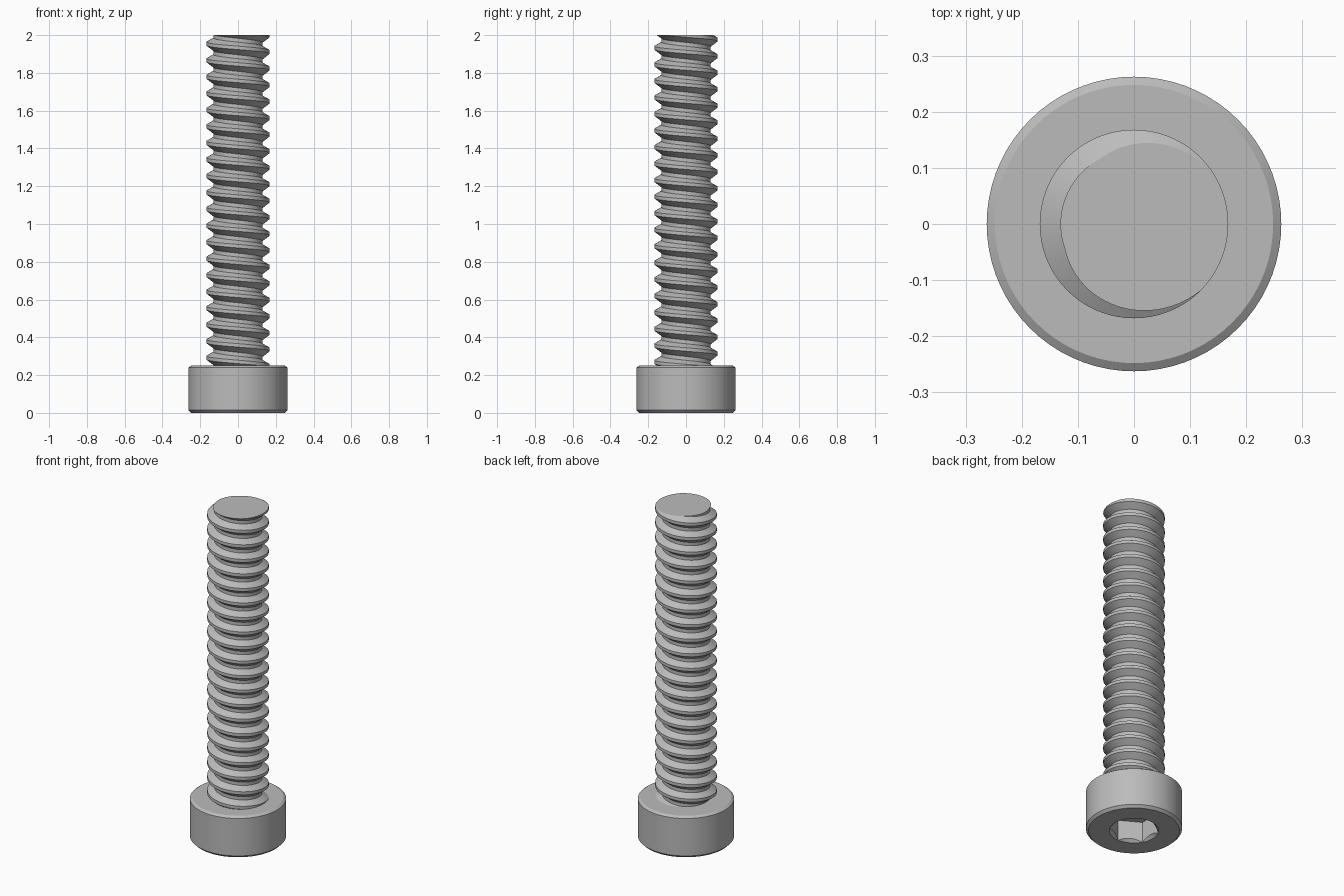
import bpy
import bmesh
from math import cos, sin, radians, pi

SEGS = 72
PITCH = 0.0875
HEAD_TOP = 0.25
TIP = 2.0

cube = bpy.data.objects.get("Cube")
if cube:
    bpy.data.objects.remove(cube, do_unlink=True)

steel = bpy.data.materials.new("steel_grey")
steel.use_nodes = True
grey = (0.5, 0.5, 0.5, 1)
steel.diffuse_color = grey
steel.node_tree.nodes["Principled BSDF"].inputs["Base Color"].default_value = grey


def make_object(name, bm):
    bmesh.ops.recalc_face_normals(bm, faces=bm.faces)
    mesh = bpy.data.meshes.new(name)
    bm.to_mesh(mesh)
    bm.free()
    mesh.materials.append(steel)
    obj = bpy.data.objects.new(name, mesh)
    bpy.context.collection.objects.link(obj)
    return obj


def activate(obj):
    bpy.ops.object.select_all(action='DESELECT')
    obj.select_set(True)
    bpy.context.view_layer.objects.active = obj


def turned(name, profile, segs, start=0.0):
    """Closed solid of stacked rings from (radius, height) pairs."""
    bm = bmesh.new()
    rings = []
    for r, z in profile:
        angles = [start + 2 * pi * i / segs for i in range(segs)]
        rings.append([bm.verts.new((r * cos(a), r * sin(a), z)) for a in angles])
    for low, high in zip(rings, rings[1:]):
        for i in range(segs):
            j = (i + 1) % segs
            bm.faces.new((low[i], low[j], high[j], high[i]))
    bm.faces.new(rings[0])
    bm.faces.new(rings[-1])
    return make_object(name, bm)


def cut(target, cutter):
    activate(target)
    mod = target.modifiers.new("cut", 'BOOLEAN')
    mod.operation = 'DIFFERENCE'
    mod.solver = 'EXACT'
    mod.object = cutter
    bpy.ops.object.modifier_apply(modifier=mod.name)
    bpy.data.objects.remove(cutter, do_unlink=True)


# Cylindrical head with chamfered rims
R, C = 0.2625, 0.0145
head = turned("head", [(R - C, 0), (R, C), (R, HEAD_TOP - 0.01), (R - C, HEAD_TOP)], SEGS)

# Hexagonal socket with a countersunk mouth
cut(head, turned("socket_cutter", [(0.135, -0.05), (0.135, 0.125)], 6, radians(30)))
cut(head, turned("mouth_cutter", [(0.155, -0.02), (0.105, 0.03)], SEGS))

# Threaded shank: (phase in degrees, radius) swept up a left-hand helix
thread = [(-160, 0.131), (-45, 0.168), (30, 0.168), (117, 0.131), (200, 0.131)]
turns = int((TIP - HEAD_TOP) / PITCH) + 4
bm = bmesh.new()
rows = []
for k in range(turns * SEGS + 1):
    turn = k / SEGS - (turns - 2)
    a = -2 * pi * turn
    rows.append([bm.verts.new((r * cos(a), r * sin(a), TIP + PITCH * (turn + phase / 360)))
                 for phase, r in thread])
for low, high in zip(rows, rows[1:]):
    for i in range(len(thread) - 1):
        bm.faces.new((low[i], high[i], high[i + 1], low[i + 1]))
bmesh.ops.remove_doubles(bm, verts=bm.verts, dist=0.0001)

# Trim both ends flat and cap them
for height, up in ((TIP, 1), (HEAD_TOP - 0.02, -1)):
    result = bmesh.ops.bisect_plane(bm, geom=bm.verts[:] + bm.edges[:] + bm.faces[:],
                                    plane_co=(0, 0, height), plane_no=(0, 0, up),
                                    clear_outer=True)
    rim = [e for e in result["geom_cut"] if isinstance(e, bmesh.types.BMEdge)]
    bmesh.ops.contextual_create(bm, geom=rim)
shank = make_object("threaded_shank", bm)

for obj in (head, shank):
    activate(obj)
    bpy.ops.object.shade_smooth_by_angle(angle=radians(20))
